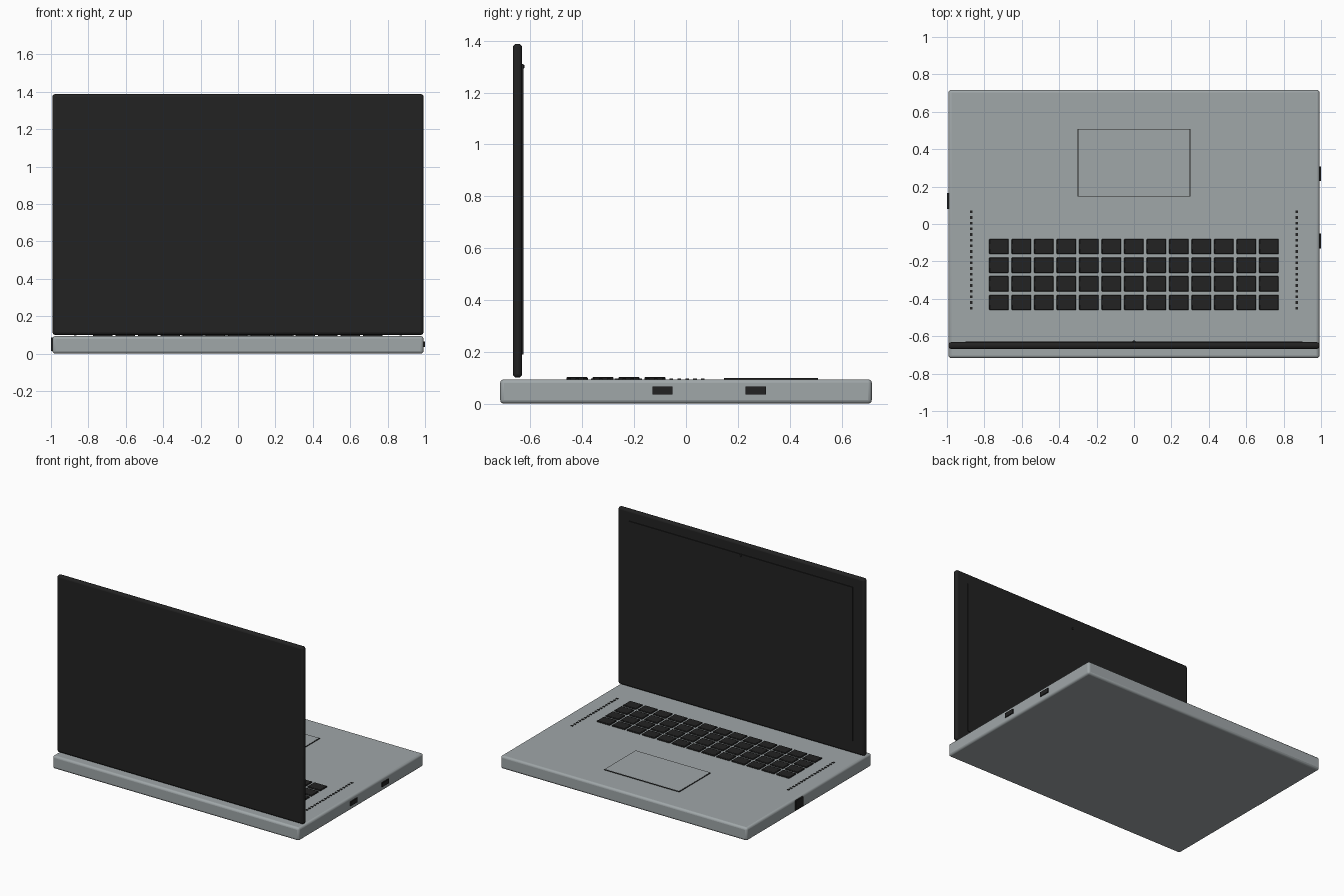
import bpy
import bmesh
from mathutils import Matrix, Vector

cube = bpy.data.objects.get("Cube")
if cube:
    bpy.data.objects.remove(cube, do_unlink=True)


def material(name, r, g, b):
    mat = bpy.data.materials.new(name)
    mat.use_nodes = True
    mat.diffuse_color = (r, g, b, 1)
    mat.node_tree.nodes["Principled BSDF"].inputs["Base Color"].default_value = (r, g, b, 1)
    return mat


GREY = material("silver grey", 0.35, 0.385, 0.395)
BLACK = material("matte black", 0.016, 0.016, 0.016)


def boxes(name, size, centres, mat, bevel=0, segments=3):
    """One object made of equal boxes, one at each centre."""
    bm = bmesh.new()
    for centre in centres:
        bmesh.ops.create_cube(
            bm, size=1,
            matrix=Matrix.Translation(centre) @ Matrix.Diagonal((*size, 1)))
    mesh = bpy.data.meshes.new(name)
    bm.to_mesh(mesh)
    bm.free()
    mesh.materials.append(mat)
    obj = bpy.data.objects.new(name, mesh)
    bpy.context.collection.objects.link(obj)
    if bevel:
        mod = obj.modifiers.new("rounded edges", "BEVEL")
        mod.width = bevel
        mod.segments = segments
        bpy.ops.object.select_all(action="DESELECT")
        obj.select_set(True)
        bpy.context.view_layer.objects.active = obj
        bpy.ops.object.shade_smooth_by_angle()
    return obj


WIDTH, DEPTH, DECK = 1.984, 1.434, 0.094

# Base and upright lid
boxes("base", (WIDTH, DEPTH, DECK), [(0, 0, DECK / 2)], GREY, 0.015)
boxes("lid", (WIDTH, 0.036, 1.288), [(0, -0.65, 0.744)], BLACK, 0.015)

# Display panel and camera on the inner side of the lid
boxes("screen", (1.8, 0.008, 1.12), [(0, -0.631, 0.75)], BLACK)
camera = boxes("webcam", (0.014, 0.008, 0.014), [(0, -0.627, 1.3)], BLACK, 0.003)

# Keyboard
keys = [(-0.722 + 0.1203 * col, -0.12 - 0.1 * row, DECK + 0.002)
        for row in range(4) for col in range(13)]
boxes("keys", (0.104, 0.082, 0.012), keys, BLACK, 0.003, 1)

# Trackpad with a fine dark rim
pad = Vector((0, 0.328, DECK))
boxes("trackpad_rim", (0.604, 0.362, 0.008), [pad], BLACK)
boxes("trackpad", (0.596, 0.354, 0.010), [pad], GREY)

# Speaker holes along both sides of the keyboard
holes = [(side * 0.87, 0.065 - 0.0303 * i, DECK) for side in (-1, 1) for i in range(18)]
boxes("speaker_holes", (0.015, 0.014, 0.006), holes, BLACK)

# Side ports
boxes("left_ports", (0.016, 0.078, 0.031),
      [(WIDTH / 2, y, 0.05) for y in (-0.091, 0.269)], BLACK)
boxes("right_port", (0.016, 0.085, 0.07), [(-WIDTH / 2, 0.122, 0.05)], BLACK)
